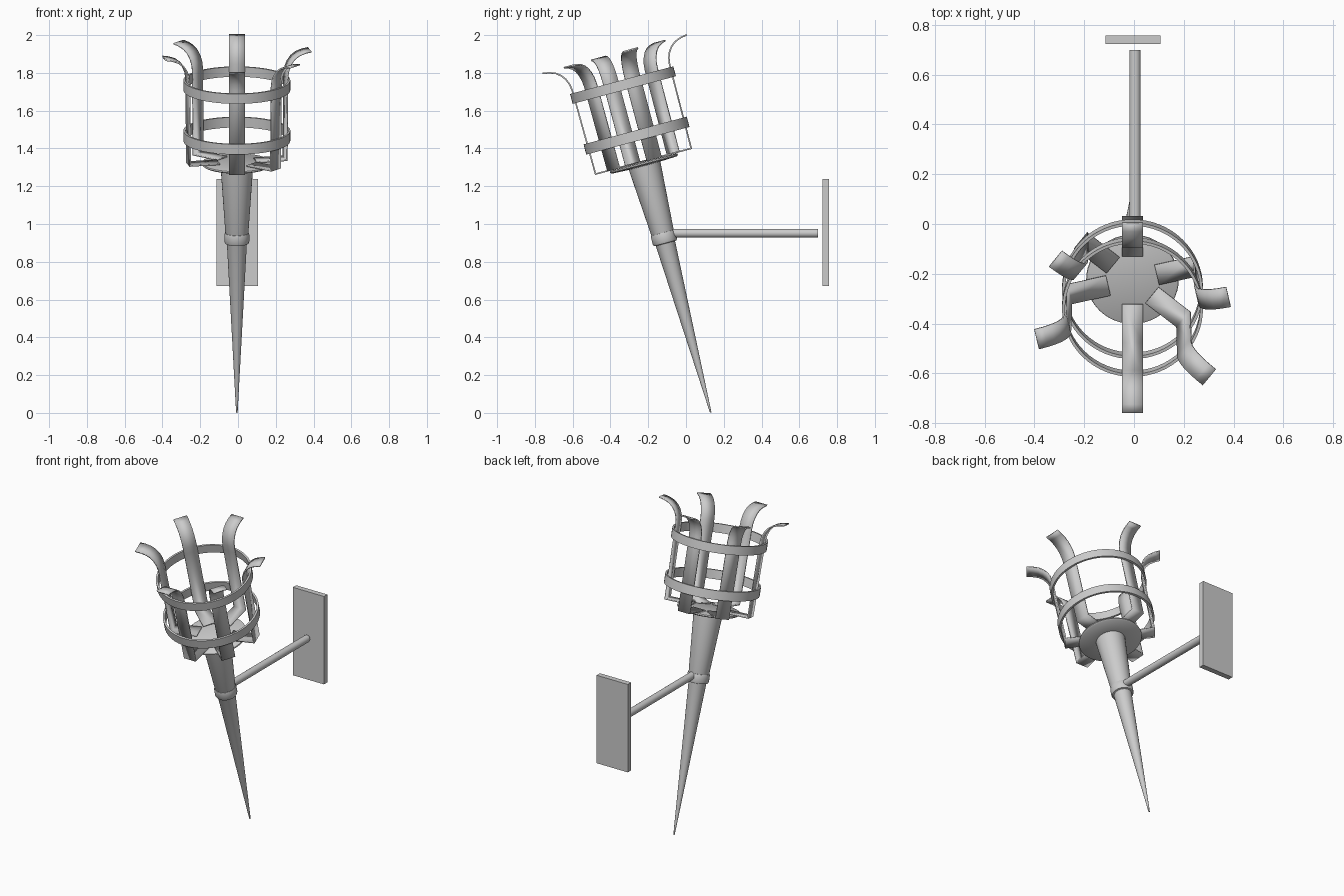
import bpy, bmesh, math
from mathutils import Matrix

if "Cube" in bpy.data.objects:
    bpy.data.objects.remove(bpy.data.objects["Cube"])

# Torch frame: leaned 15 degrees forward, pivoting at the pointed tip
TILT = Matrix.Translation((-0.006, 0.131, 0.0015)) @ Matrix.Rotation(math.radians(15), 4, 'X')


def finish(bm, name, matrix, smooth=True):
    bmesh.ops.recalc_face_normals(bm, faces=bm.faces)
    me = bpy.data.meshes.new(name)
    bm.to_mesh(me)
    bm.free()
    ob = bpy.data.objects.new(name, me)
    bpy.context.collection.objects.link(ob)
    ob.matrix_world = matrix
    if smooth:
        bpy.ops.object.select_all(action='DESELECT')
        ob.select_set(True)
        bpy.context.view_layer.objects.active = ob
        bpy.ops.object.shade_smooth_by_angle(angle=math.radians(40))
    return ob


def lathe(name, profile, sides, matrix, closed=False):
    """Revolve (radius, height) points; cap the ends unless the profile is closed."""
    bm = bmesh.new()
    rings = [[bm.verts.new((r * math.cos(2 * math.pi * i / sides),
                            r * math.sin(2 * math.pi * i / sides), z))
              for i in range(sides)] for r, z in profile]
    pairs = list(zip(rings, rings[1:]))
    if closed:
        pairs.append((rings[-1], rings[0]))
    else:
        bm.faces.new(rings[0])
        bm.faces.new(rings[-1])
    for a, b in pairs:
        for i in range(sides):
            j = (i + 1) % sides
            bm.faces.new((a[i], a[j], b[j], b[i]))
    return finish(bm, name, matrix)


# Tapered handle, its collar and the flange under the basket
lathe("handle", [(0.004, 0), (0.054, 0.95), (0.06, 0.97), (0.087, 1.36)], 32, TILT)
lathe("collar", [(0.05, 0.926), (0.062, 0.929), (0.066, 0.938), (0.066, 0.975),
                 (0.063, 0.985), (0.055, 0.987)], 32, TILT)
lathe("basket_base", [(0.08, 1.353), (0.178, 1.357), (0.186, 1.363),
                      (0.184, 1.37), (0.178, 1.373)], 48, TILT)

# Two hoops around the basket
for name, lo, hi in (("lower_hoop", 1.49, 1.546), ("upper_hoop", 1.768, 1.822)):
    lathe(name, [(0.283, lo), (0.283, hi), (0.271, hi), (0.271, lo)], 64, TILT, True)

# Bent straps: two mirrored groups of three, spaced a seventh of a turn apart
STRAP = [(0.10, 1.378), (0.262, 1.378), (0.266, 1.80), (0.267, 1.84), (0.272, 1.872),
         (0.284, 1.902), (0.303, 1.928), (0.328, 1.947), (0.36, 1.959), (0.395, 1.965)]
for half in (90, 270):
    for k in range(3):
        bm = bmesh.new()
        rows = [(bm.verts.new((r, -0.042, z)), bm.verts.new((r, 0.042, z))) for r, z in STRAP]
        for a, b in zip(rows, rows[1:]):
            bm.faces.new((a[0], a[1], b[1], b[0]))
        turn = Matrix.Rotation(math.radians(half + k * 360 / 7), 4, 'Z')
        strap = finish(bm, f"strap_{half}_{k}", TILT @ turn)
        mod = strap.modifiers.new("thickness", 'SOLIDIFY')
        mod.thickness = 0.008
        mod.offset = 0
        mod.use_even_offset = True

# Horizontal bracket rod (stops just short of the plate)
lathe("bracket_rod", [(0.023, -0.09), (0.023, 0.698)], 24,
      Matrix.Translation((0.004, 0, 0.951)) @ Matrix.Rotation(-math.pi / 2, 4, 'X'))

# Wall plate
bm = bmesh.new()
bmesh.ops.create_cube(bm, size=1)
bmesh.ops.scale(bm, vec=(0.222, 0.034, 0.567), verts=bm.verts)
finish(bm, "wall_plate", Matrix.Translation((-0.004, 0.74, 0.956)), False)
